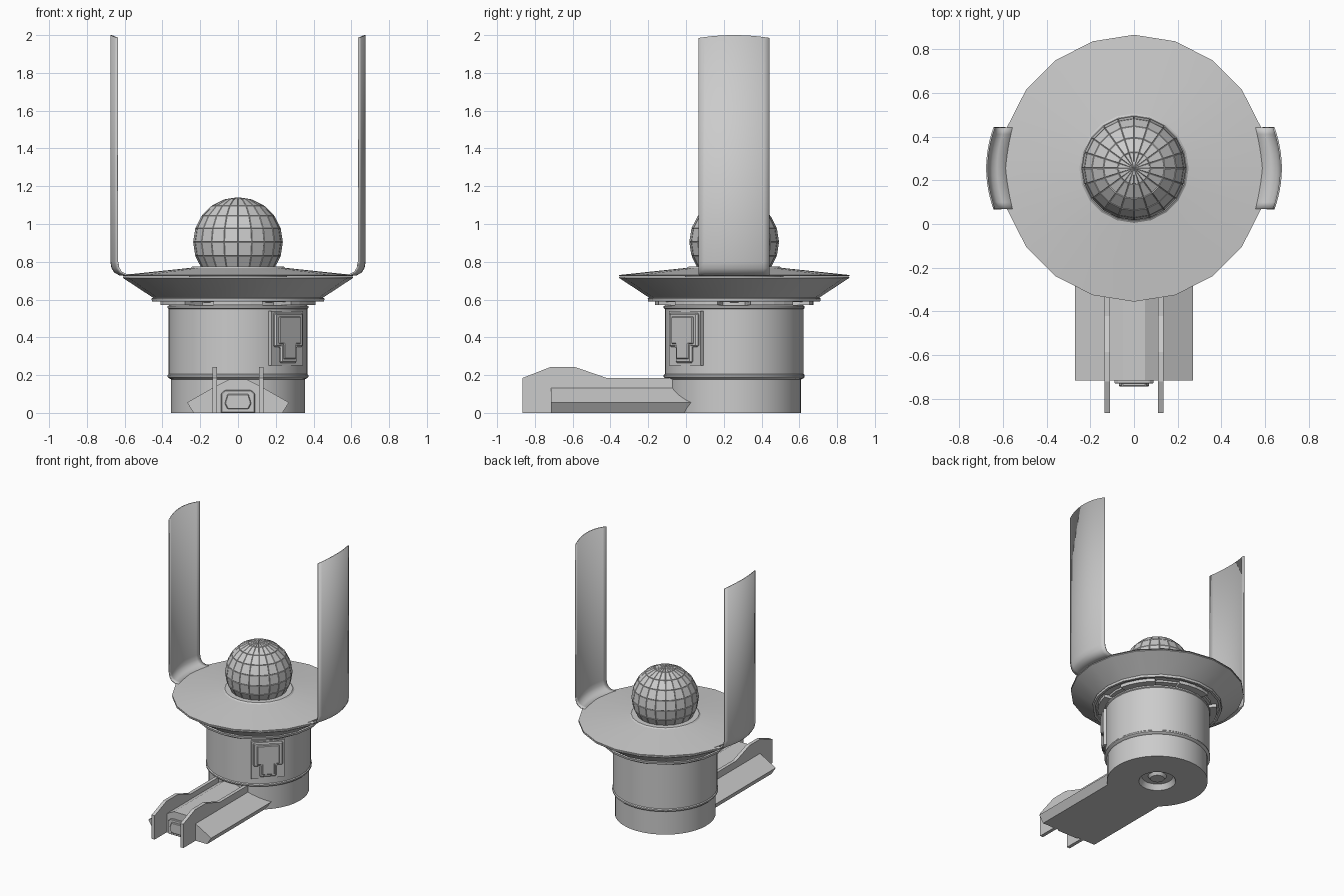
import bpy, bmesh, math
from mathutils import Matrix, Vector

if "Cube" in bpy.data.objects:
    bpy.data.objects.remove(bpy.data.objects["Cube"])

CY = 0.255  # y of the main vertical axis


def finish(bm, name, angle=30, smooth=True):
    bmesh.ops.remove_doubles(bm, verts=bm.verts, dist=1e-5)
    bmesh.ops.recalc_face_normals(bm, faces=bm.faces)
    me = bpy.data.meshes.new(name)
    bm.to_mesh(me)
    bm.free()
    ob = bpy.data.objects.new(name, me)
    bpy.context.collection.objects.link(ob)
    if smooth:
        bpy.ops.object.select_all(action='DESELECT')
        ob.select_set(True)
        bpy.context.view_layer.objects.active = ob
        bpy.ops.object.shade_smooth_by_angle(angle=math.radians(angle))
    return ob


def lathe(name, profile, n):
    bm = bmesh.new()
    vs = [bm.verts.new((0, CY + r, z)) for r, z in profile]
    es = [bm.edges.new(p) for p in zip(vs, vs[1:])]
    bmesh.ops.spin(bm, geom=vs + es, cent=(0, CY, 0), axis=(0, 0, 1),
                   angle=2 * math.pi, steps=n, use_duplicate=False)
    return finish(bm, name)


def prism(name, points, offset, matrix=None):
    bm = bmesh.new()
    f = bm.faces.new([bm.verts.new(p) for p in points])
    r = bmesh.ops.extrude_face_region(bm, geom=[f], use_keep_orig=True)
    moved = [v for v in r['geom'] if isinstance(v, bmesh.types.BMVert)]
    bmesh.ops.translate(bm, verts=moved, vec=Vector(offset))
    if matrix:
        bm.transform(matrix)
    return finish(bm, name, smooth=False)


def bevel(ob, width):
    m = ob.modifiers.new("edge", 'BEVEL')
    m.width, m.segments = width, 1


# Stepped drum body with a recessed hub underneath
lathe("drum_body", [(0, 0.02), (0.05, 0.02), (0.065, 0.04), (0.11, 0.04), (0.13, 0),
                    (0.355, 0), (0.355, 0.178), (0.366, 0.183), (0.373, 0.19),
                    (0.373, 0.2), (0.367, 0.206), (0.367, 0.55), (0.373, 0.555),
                    (0.373, 0.565), (0.36, 0.572), (0.28, 0.572), (0.28, 0.6)], 40)

# Arc-shaped pads between drum and dish
for k in range(6):
    a0 = math.radians(60 * k - 90)
    arc = [a0 + math.radians(d) for d in (-18, -9, 0, 9, 18)]
    pts = [(0.42 * math.cos(a), CY + 0.42 * math.sin(a), 0.57) for a in arc]
    pts += [(0.27 * math.cos(a), CY + 0.27 * math.sin(a), 0.57) for a in reversed(arc)]
    prism("bearing_pad_%d" % k, pts, (0, 0, 0.024))

# Flared dish and shallow conical lid
lathe("flared_dish", [(0.25, 0.585), (0.38, 0.588), (0.385, 0.6), (0.435, 0.6),
                      (0.437, 0.589), (0.455, 0.589), (0.458, 0.606), (0.45, 0.61),
                      (0.61, 0.715), (0.608, 0.722), (0.26, 0.722), (0.26, 0.74)], 20)
lathe("dish_lid", [(0.26, 0.738), (0.61, 0.726), (0.61, 0.73), (0.25, 0.768),
                   (0.24, 0.776), (0.2, 0.776)], 20)

# Panelled globe
bm = bmesh.new()
bmesh.ops.create_uvsphere(bm, u_segments=20, v_segments=10, radius=0.235,
                          matrix=Matrix.Translation((0, CY, 0.904)))
bmesh.ops.inset_individual(bm, faces=bm.faces[:], thickness=0.003, depth=0.003)
finish(bm, "panelled_globe")

# Tall curved side blades, with a foot curling in to the dish rim
path = [(-0.09, 0.728), (-0.045, 0.732), (-0.02, 0.745), (-0.006, 0.768),
        (0, 0.8), (0, 1.99)]
for side, label in ((-1, "left"), (1, "right")):
    bm = bmesh.new()
    rows = []
    for i in range(13):
        t = i / 6 - 1
        x0, y = 0.672 - 0.034 * t * t, CY + 0.187 * t
        rows.append([bm.verts.new((side * (x0 + dx), y,
                                   z + (0.01 - 0.015 * t * t if z > 1.9 else 0)))
                     for dx, z in path])
    for a, b in zip(rows, rows[1:]):
        for j in range(len(path) - 1):
            bm.faces.new((a[j], a[j + 1], b[j + 1], b[j]))
    blade = finish(bm, label + "_blade", 40)
    s = blade.modifiers.new("thickness", 'SOLIDIFY')
    s.thickness, s.offset = 0.008, 0

# Faceted ramp running forward from the drum
half = [(0.235, 0), (0.27, 0.055), (0.135, 0.132), (0.05, 0.176)]
section = half + [(-x, z) for x, z in reversed(half)]
prism("ramp", [(x, -0.715, z) for x, z in section], (0, 0.765, 0))

# Pair of upright ramp fins
fin = [(-0.865, 0), (-0.865, 0.185), (-0.72, 0.242), (-0.585, 0.242),
       (-0.42, 0.185), (-0.05, 0.185), (-0.05, 0)]
for x, label in ((-0.136, "left"), (0.11, "right")):
    prism(label + "_fin", [(x, y, z) for y, z in fin], (0.026, 0, 0))

# Socket on the ramp end
plate = [(-0.09, 0), (0.09, 0), (0.09, 0.1), (0.07, 0.12), (-0.07, 0.12), (-0.09, 0.1)]
bevel(prism("end_plate", [(x, -0.73, z) for x, z in plate], (0, 0.02, 0)), 0.004)
plug = [(-0.055, 0.02), (0.055, 0.02), (0.07, 0.05), (0.055, 0.1), (-0.055, 0.1), (-0.07, 0.05)]
bevel(prism("end_plug", [(x, -0.743, z) for x, z in plug], (0, 0.02, 0)), 0.004)

# Access hatch on the front-right of the drum, built facing -y then turned 45 degrees
turn = Matrix.Translation((0, CY, 0)) @ Matrix.Rotation(math.radians(45), 4, 'Z')


def hatch(name, outline, r):
    pts = [(x, -r, z) for x, z in outline]
    return prism(name, pts, (0, 0.05, 0), turn)


hatch("hatch_frame", [(-0.118, 0.25), (0.118, 0.25), (0.118, 0.54), (-0.118, 0.54)], 0.37)
tee = [(0.06, 0.265), (0.06, 0.35), (0.105, 0.35), (0.105, 0.53)]
bevel(hatch("hatch_cover", tee + [(-x, z) for x, z in reversed(tee)], 0.385), 0.008)
inner = [(0.045, 0.285), (0.045, 0.365), (0.08, 0.365), (0.08, 0.51)]
bevel(hatch("hatch_panel", inner + [(-x, z) for x, z in reversed(inner)], 0.393), 0.005)
